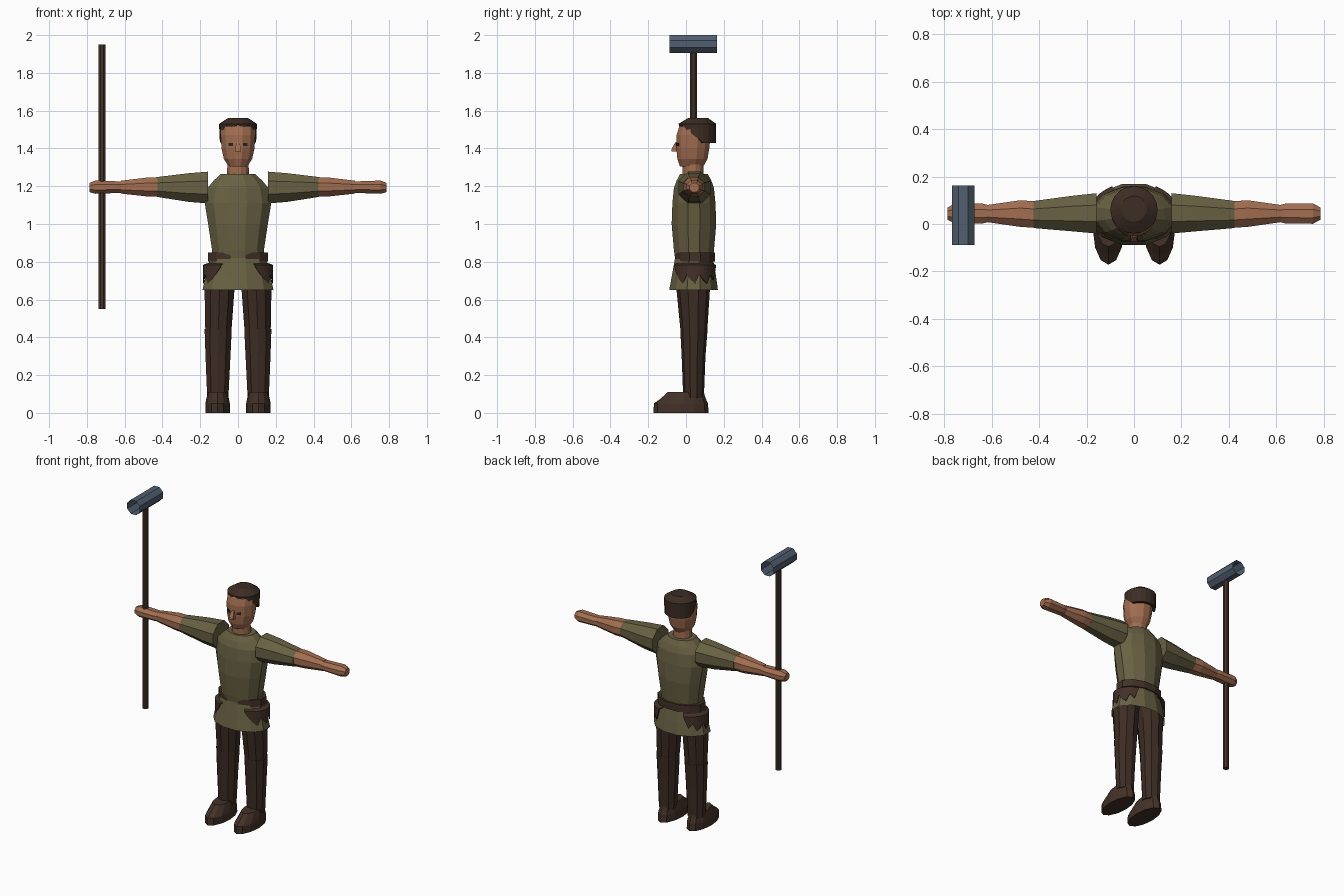
import bpy, bmesh, math
from mathutils import Vector

if "Cube" in bpy.data.objects:
    bpy.data.objects.remove(bpy.data.objects["Cube"], do_unlink=True)


def material(name, r, g, b):
    m = bpy.data.materials.new(name)
    m.use_nodes = True
    m.diffuse_color = (r, g, b, 1)
    m.node_tree.nodes["Principled BSDF"].inputs["Base Color"].default_value = (r, g, b, 1)
    return m


olive = material("olive cloth", .14, .12, .057)
skin = material("skin", .36, .155, .082)
trouser = material("dark brown trousers", .046, .026, .018)
leather = material("brown leather", .056, .031, .021)
hair_mat = material("dark hair", .046, .026, .018)
wood = material("dark wood", .058, .033, .022)
steel = material("blue steel", .085, .115, .165)
black = material("eye black", .02, .02, .022)


def finish(name, bm, mat):
    bmesh.ops.recalc_face_normals(bm, faces=bm.faces)
    me = bpy.data.meshes.new(name)
    bm.to_mesh(me)
    bm.free()
    me.materials.append(mat)
    ob = bpy.data.objects.new(name, me)
    bpy.context.collection.objects.link(ob)
    return ob


def skin_rings(bm, rings, closed=True):
    """Join neighbouring rows of points with quads."""
    rows = [[bm.verts.new(p) for p in ring] for ring in rings]
    n = len(rows[0])
    for a, b in zip(rows, rows[1:]):
        for i in range(n if closed else n - 1):
            j = (i + 1) % n
            bm.faces.new((a[i], a[j], b[j], b[i]))
    return rows


def loft(name, mat, rings, n=12, axis="z", half=True, caps=(True, True)):
    """Rings are (position, centre 1, centre 2, radius 1, radius 2) along an axis."""
    bm = bmesh.new()
    grow = 1 / math.cos(math.pi / n) if half else 1
    pts = []
    for pos, c1, c2, r1, r2 in rings:
        ring = []
        for i in range(n):
            a = math.tau * (i + .5 * half) / n
            u, v = c1 + r1 * grow * math.cos(a), c2 + r2 * grow * math.sin(a)
            ring.append({"x": (pos, u, v), "y": (u, pos, v), "z": (u, v, pos)}[axis])
        pts.append(ring)
    rows = skin_rings(bm, pts)
    for cap, row in zip(caps, (rows[0], rows[-1])):
        if cap:
            bm.faces.new(row)
    return finish(name, bm, mat)


MID = .042

# Tunic body, skirt and belt
loft("tunic_body", olive, [
    (.82, 0, MID, .136, .1), (.86, 0, MID, .137, .106), (1.0, 0, MID, .158, .118),
    (1.11, 0, MID, .176, .114), (1.19, 0, MID, .162, .106), (1.23, 0, MID, .128, .092),
    (1.265, 0, MID, .09, .073)])
loft("tunic_skirt", olive, [
    (.65, 0, .04, .188, .129), (.73, 0, .042, .17, .116), (.82, 0, MID, .148, .1)],
    caps=(False, True))
loft("belt", leather, [(.802, 0, .048, .158, .106), (.85, 0, .048, .158, .106)])

# Head
loft("neck", skin, [(1.22, 0, .038, .06, .055), (1.32, 0, .036, .056, .055)])
loft("head", skin, [
    (1.305, 0, .03, .05, .062), (1.345, 0, .034, .075, .08), (1.4, 0, .036, .087, .087),
    (1.47, 0, .04, .092, .09), (1.515, 0, .048, .09, .084), (1.54, 0, .055, .06, .06)])
loft("nose", skin, [
    (1.385, 0, -.052, .016, .025), (1.4, 0, -.052, .015, .023), (1.435, 0, -.045, .008, .01)], n=4)


# Cropped hair with a jagged hairline that drops towards the back
def hair():
    n = 20
    bm = bmesh.new()

    def ring(r, z, cy):
        return [(r * math.sin(math.tau * i / n), cy - r * math.cos(math.tau * i / n),
                 z(i) if callable(z) else z) for i in range(n)]

    def hairline(i):
        k = min(i, n - i)
        if k >= 6:
            return 1.43
        return (1.525, 1.512, 1.523, 1.495, 1.478, 1.455)[k]

    rows = skin_rings(bm, [ring(.08, hairline, .058), ring(.098, hairline, .06),
                           ring(.1, 1.53, .06), ring(.054, 1.56, .064)])
    bm.faces.new(rows[-1])
    finish("hair", bm, hair_mat)


hair()


def eye(name, s):
    bm = bmesh.new()
    bmesh.ops.create_cube(bm, size=1)
    bmesh.ops.scale(bm, vec=(.027, .008, .017), verts=bm.verts)
    ob = finish(name, bm, black)
    ob.location = Vector((.037 * s, -.043, 1.421))
    ob.rotation_euler.z = s * math.radians(24)


# Ragged leather flap hanging at the hip
def hip_flap(name, s):
    count = 12
    bm = bmesh.new()
    inner, top, bottom = [], [], []
    for i in range(count + 1):
        a = math.radians(-60 + 120 * i / count)
        c, d = math.cos(a), math.sin(a)
        x, y = s * .183 * c, .048 + .125 * d
        drop = .775 if i in (0, count) else (.685, .735, .705)[i % 3]
        inner.append((s * .145 * c, .046 + .095 * d, .795))
        top.append((x, y, .782))
        bottom.append((x, y, drop - .001))
    skin_rings(bm, [inner, top, bottom], closed=False)
    ob = finish(name, bm, leather)
    mod = ob.modifiers.new("thickness", "SOLIDIFY")
    mod.thickness = .006
    mod.offset = 0


for side, s in (("left", 1), ("right", -1)):
    eye(side + "_eye", s)
    hip_flap(side + "_hip_flap", s)
    # Arm: sleeve, then bare forearm and hand
    loft(side + "_sleeve", olive, [
        (s * .158, .045, 1.193, .085, .084), (s * .26, .044, 1.193, .075, .076),
        (s * .425, .04, 1.196, .057, .053)], n=8, axis="x")
    loft(side + "_forearm", skin, [
        (s * .42, .04, 1.196, .056, .052), (s * .48, .044, 1.196, .056, .05),
        (s * .62, .044, 1.195, .036, .034)], n=8, axis="x")
    loft(side + "_hand", skin, [
        (s * .615, .044, 1.195, .036, .031), (s * .64, .044, 1.195, .042, .031),
        (s * .755, .044, 1.195, .043, .035), (s * .787, .044, 1.193, .026, .024)], n=8, axis="x")
    # Leg: thigh, shin and boot
    loft(side + "_thigh", trouser, [
        (.43, s * .104, .042, .069, .067), (.65, s * .098, .038, .079, .084),
        (.78, s * .085, .042, .075, .08)], n=10)
    loft(side + "_shin", trouser, [
        (.08, s * .107, .04, .056, .052), (.3, s * .106, .04, .066, .06),
        (.445, s * .105, .042, .072, .069)], n=10)
    loft(side + "_boot", leather, [
        (0, s * .108, -.026, .065, .146), (.05, s * .108, -.027, .065, .143),
        (.075, s * .108, -.015, .06, .12), (.11, s * .108, -.001, .05, .095)],
        n=12, half=False)

# Long hammer held in the right hand; the head is an open tube
loft("hammer_handle", wood, [(.55, -.72, .04, .018, .018), (1.95, -.72, .04, .018, .018)], n=8)
loft("hammer_head", steel, [(-.088, -.721, 1.953, .047, .047), (.163, -.721, 1.953, .047, .047)],
     n=8, axis="y", caps=(False, False))
